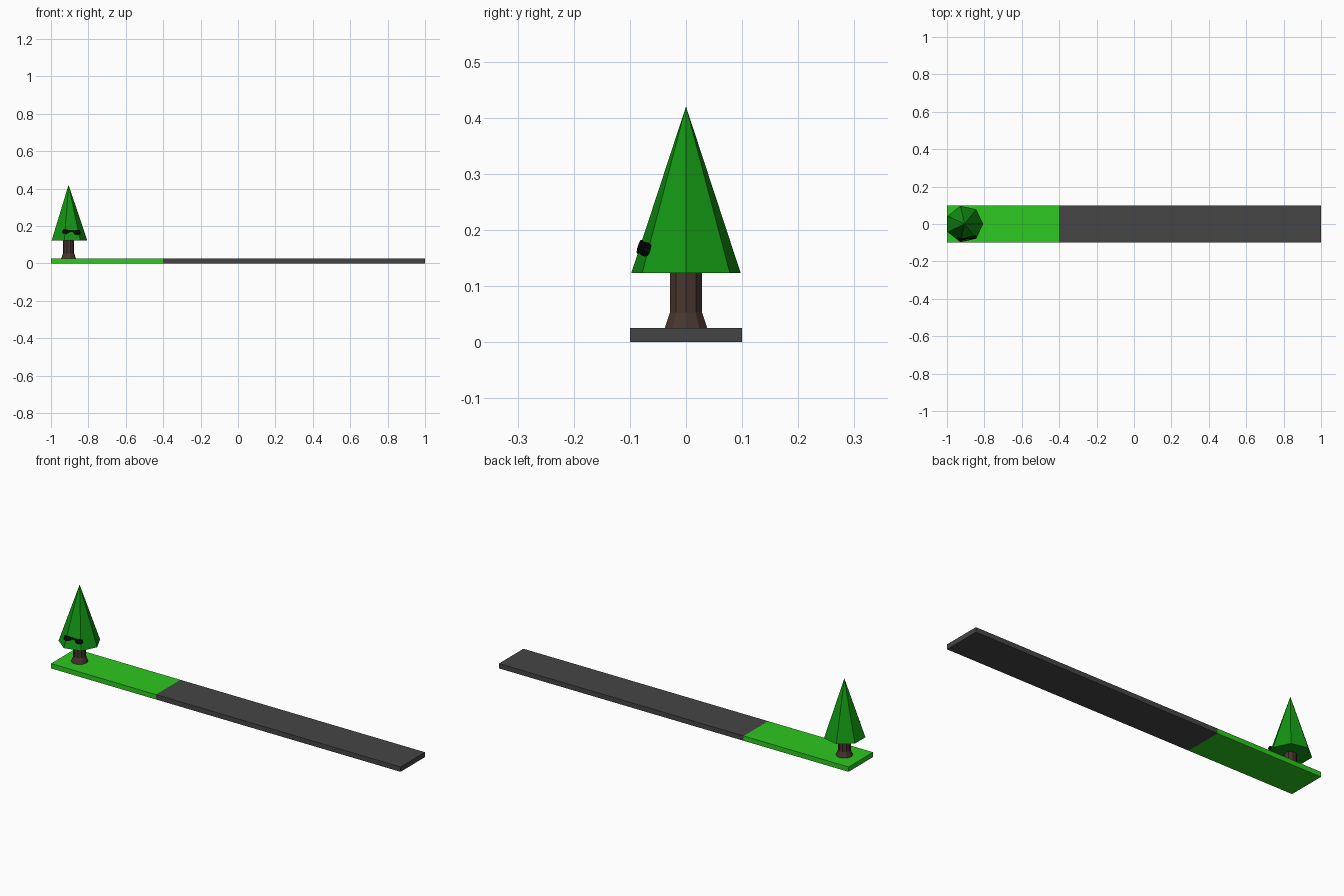
import bpy, bmesh, math
from mathutils import Matrix, Vector

if "Cube" in bpy.data.objects:
    bpy.data.objects.remove(bpy.data.objects["Cube"])


def material(name, rgb):
    m = bpy.data.materials.new(name)
    m.diffuse_color = (*rgb, 1)
    m.use_nodes = True
    m.node_tree.nodes["Principled BSDF"].inputs["Base Color"].default_value = m.diffuse_color
    return m


GRASS = material("grass_green", (0.026, 0.58, 0.014))
ROAD = material("asphalt", (0.06, 0.06, 0.06))
LEAF = material("leaf_green", (0.006, 0.3, 0.006))
BARK = material("bark_brown", (0.065, 0.036, 0.028))
BLACK = material("black", (0.003, 0.003, 0.003))


def finish(name, bm, mat):
    bmesh.ops.recalc_face_normals(bm, faces=bm.faces)
    mesh = bpy.data.meshes.new(name)
    bm.to_mesh(mesh)
    bm.free()
    mesh.materials.append(mat)
    ob = bpy.data.objects.new(name, mesh)
    bpy.context.collection.objects.link(ob)
    return ob


def slab(name, x0, x1, mat):
    bm = bmesh.new()
    m = Matrix.Translation(((x0 + x1) / 2, 0, 0.0125)) @ Matrix.Diagonal((x1 - x0, 0.2, 0.025, 1))
    bmesh.ops.create_cube(bm, size=1, matrix=m)
    finish(name, bm, mat)


def lathe(name, sides, profile, mat):
    """Stack of flat-sided rings, first vertex towards +x; radius 0 makes a tip."""
    bm = bmesh.new()
    rings = []
    for r, z in profile:
        n = sides if r else 1
        rings.append([bm.verts.new((r * math.cos(math.tau * i / sides),
                                    r * math.sin(math.tau * i / sides), z)) for i in range(n)])
    for a, b in zip(rings, rings[1:]):
        for i in range(sides):
            j = (i + 1) % sides
            bm.faces.new([a[i], a[j], b[0]] if len(b) == 1 else [a[i], a[j], b[j], b[i]])
    for ring in (rings[0], rings[-1]):
        if len(ring) > 1:
            bm.faces.new(ring)
    finish(name, bm, mat).location.x = TREE_X


TREE_X = -0.906

# ground strip: grass end and road
slab("grass_strip", -1, -0.4, GRASS)
slab("road_strip", -0.4, 1, ROAD)

# tree
lathe("trunk", 10, [(0.04, 0.025), (0.03, 0.053), (0.03, 0.124)], BARK)
lathe("foliage", 7, [(0.1, 0.123), (0, 0.42)], LEAF)

# dark glasses resting on the front face of the foliage
bm = bmesh.new()
for s in (-1, 1):
    m = (Matrix.Translation((s * 0.03, 0, 0)) @ Matrix.Diagonal((0.019, 1, 0.0125, 1))
         @ Matrix.Rotation(math.pi / 2, 4, "X"))
    bmesh.ops.create_cone(bm, cap_ends=True, segments=10, radius1=1, radius2=1, depth=0.012, matrix=m)
bmesh.ops.create_cube(bm, size=1, matrix=Matrix.Translation((0, 0, 0.005))
                      @ Matrix.Diagonal((0.09, 0.01, 0.009, 1)))
glasses = finish("glasses", bm, BLACK)
glasses.location = (-0.89, -0.075, 0.167)
glasses.rotation_euler = (math.radians(-17), math.radians(3), math.radians(6))
